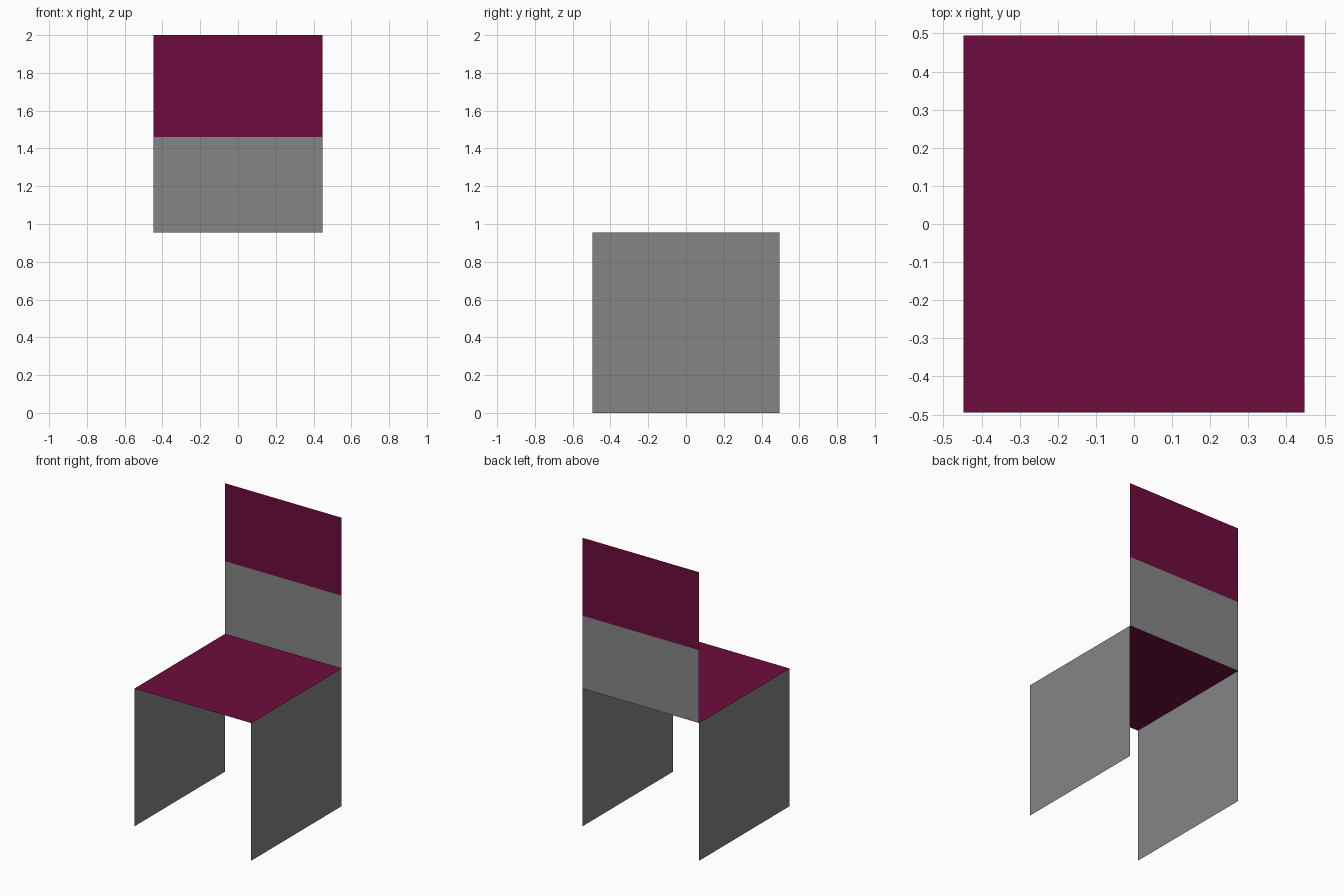
import bpy, bmesh
from mathutils import Vector

if "Cube" in bpy.data.objects:
    bpy.data.objects.remove(bpy.data.objects["Cube"])

HALF_W, HALF_D = 0.447, 0.495   # half width and depth
SEAT_Z, BAND_Z, TOP_Z = 0.955, 1.46, 2.0


def make_material(name, rgb):
    mat = bpy.data.materials.new(name)
    mat.diffuse_color = (*rgb, 1.0)
    mat.use_nodes = True
    mat.node_tree.nodes["Principled BSDF"].inputs["Base Color"].default_value = mat.diffuse_color
    return mat


burgundy = make_material("burgundy", (0.156, 0.0037, 0.047))
grey = make_material("grey", (0.235, 0.235, 0.235))


def panel(name, origin, u, v, mats, splits=(0.0, 1.0)):
    """Thin sheet spanned by u and v; each strip along v gets its own material."""
    o, u, v = Vector(origin), Vector(u), Vector(v)
    bm = bmesh.new()
    rows = [(bm.verts.new(o + v * t), bm.verts.new(o + u + v * t)) for t in splits]
    for i, (a, b) in enumerate(zip(rows, rows[1:])):
        bm.faces.new((a[0], a[1], b[1], b[0])).material_index = i
    mesh = bpy.data.meshes.new(name)
    bm.to_mesh(mesh)
    bm.free()
    for mat in mats:
        mesh.materials.append(mat)
    obj = bpy.data.objects.new(name, mesh)
    bpy.context.collection.objects.link(obj)
    return obj


# Seat, facing up
panel("seat", (-HALF_W, -HALF_D, SEAT_Z), (2 * HALF_W, 0, 0), (0, 2 * HALF_D, 0), [burgundy])

# Backrest, grey below and burgundy above
panel("backrest", (-HALF_W, HALF_D, SEAT_Z), (2 * HALF_W, 0, 0), (0, 0, TOP_Z - SEAT_Z),
      [grey, burgundy], (0.0, (BAND_Z - SEAT_Z) / (TOP_Z - SEAT_Z), 1.0))

# Solid side legs, facing outward
for name, s in (("left_leg_panel", -1), ("right_leg_panel", 1)):
    panel(name, (s * HALF_W, -s * HALF_D, 0), (0, s * 2 * HALF_D, 0), (0, 0, SEAT_Z), [grey])
